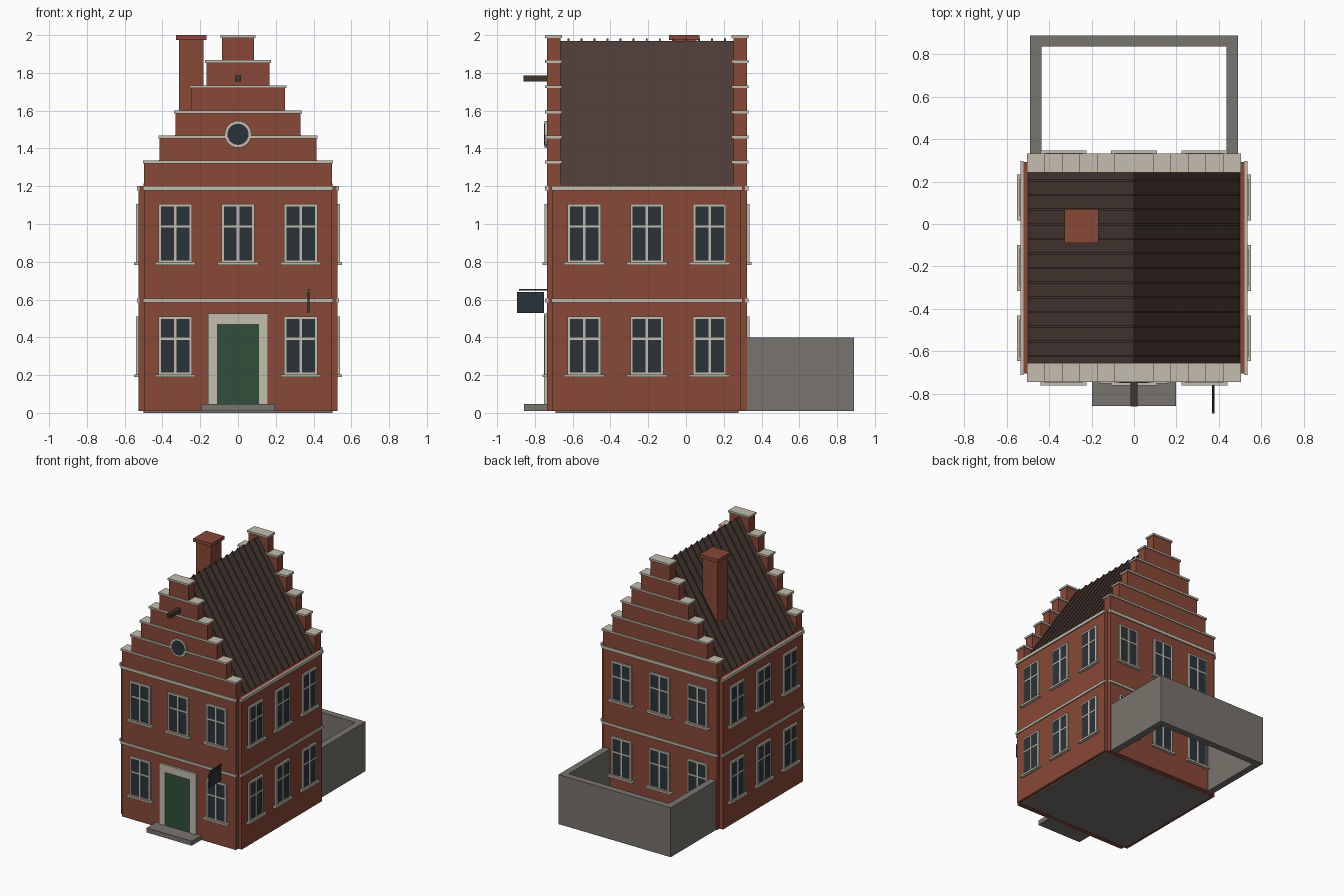
import bpy, bmesh, math
from mathutils import Matrix

if "Cube" in bpy.data.objects:
    bpy.data.objects.remove(bpy.data.objects["Cube"], do_unlink=True)


def material(name, r, g, b):
    m = bpy.data.materials.new(name)
    m.use_nodes = True
    m.diffuse_color = (r, g, b, 1)
    m.node_tree.nodes["Principled BSDF"].inputs["Base Color"].default_value = (r, g, b, 1)
    return m


BRICK = material("red brick", 0.25, 0.065, 0.038)
TRIM = material("cream trim", 0.55, 0.51, 0.42)
STONE = material("grey stone", 0.19, 0.175, 0.155)
GLASS = material("dark glass", 0.024, 0.034, 0.042)
DOOR = material("green door", 0.032, 0.075, 0.044)
ROOF = material("brown roof", 0.07, 0.043, 0.035)
WOOD = material("dark wood", 0.055, 0.034, 0.027)
IRON = material("black iron", 0.02, 0.024, 0.027)


def add_box(bm, x0, x1, y0, y1, z0, z1, index=0):
    size = Matrix.Diagonal((x1 - x0, y1 - y0, z1 - z0, 1))
    place = Matrix.Translation(((x0 + x1) / 2, (y0 + y1) / 2, (z0 + z1) / 2))
    made = bmesh.ops.create_cube(bm, size=1, matrix=place @ size)
    for f in {f for v in made["verts"] for f in v.link_faces}:
        f.material_index = index


def to_mesh(bm, name, *mats):
    mesh = bpy.data.meshes.new(name)
    bm.to_mesh(mesh)
    bm.free()
    for m in mats:
        mesh.materials.append(m)
    return mesh


def place(name, mesh, loc=(0, 0, 0), turn=0):
    ob = bpy.data.objects.new(name, mesh)
    ob.location = loc
    ob.rotation_euler.z = turn
    bpy.context.collection.objects.link(ob)
    return ob


def boxes(name, mat, *dims):
    bm = bmesh.new()
    for d in dims:
        add_box(bm, *d)
    return place(name, to_mesh(bm, name, mat))


# House extents
FRONT, BACK, MID = -0.737, 0.323, -0.207
HALF, SIDE = 0.497, 0.527
SIDE_Y0, SIDE_Y1 = -0.706, 0.292
EAVE, RIDGE = 1.2, 1.97

# Walls and floor
boxes("walls", BRICK,
      (-HALF, HALF, FRONT, BACK, 0.01, EAVE),
      (-SIDE, SIDE, SIDE_Y0, SIDE_Y1, 0.01, EAVE))
boxes("floor", STONE, (-0.5, 0.5, -0.69, 0.277, 0, 0.02))

# Horizontal bands around the walls
for name, z0, z1 in (("string_course", 0.585, 0.605), ("cornice", 1.178, 1.202)):
    p = 0.009
    boxes(name, TRIM,
          (-HALF - 0.006, HALF + 0.006, FRONT - p, FRONT + 0.01, z0, z1),
          (-HALF - 0.006, HALF + 0.006, BACK - 0.01, BACK + p, z0, z1),
          (-SIDE - p, -SIDE + 0.005, SIDE_Y0 - 0.006, SIDE_Y1 + 0.006, z0, z1),
          (SIDE - 0.005, SIDE + p, SIDE_Y0 - 0.006, SIDE_Y1 + 0.006, z0, z1))

# Stepped gables with coping on every step
STEPS, RISE = 6, 0.133
for side, y0, y1 in (("front", FRONT, FRONT + 0.072), ("back", BACK - 0.072, BACK)):
    tiers, caps = [], []
    for i in range(STEPS):
        w = HALF - i * 0.0825
        z = EAVE + i * RISE
        tiers.append((-w, w, y0, y1, z, z + RISE - 0.007))
        caps.append((-w - 0.007, w + 0.007, y0 - 0.009, y1 + 0.009,
                     z + RISE - 0.013, z + RISE + 0.002))
    boxes(side + "_gable", BRICK, *tiers)
    boxes(side + "_coping", TRIM, *caps)


# Roof prism and its raised seams
def add_prism(bm, y0, y1, lift):
    outline = [(-0.5, EAVE - 0.01), (0.5, EAVE - 0.01), (0.5, EAVE + lift),
               (0, RIDGE + lift), (-0.5, EAVE + lift)]
    ends = [[bm.verts.new((x, y, z)) for x, z in outline] for y in (y0, y1)]
    bm.faces.new(ends[0])
    bm.faces.new(reversed(ends[1]))
    n = len(outline)
    for i in range(n):
        j = (i + 1) % n
        bm.faces.new((ends[0][j], ends[0][i], ends[1][i], ends[1][j]))


bm = bmesh.new()
add_prism(bm, FRONT + 0.07, BACK - 0.07, 0)
place("roof", to_mesh(bm, "roof", ROOF))
bm = bmesh.new()
for i in range(13):
    y = -0.622 + i * 0.069
    add_prism(bm, y - 0.005, y + 0.005, 0.012)
place("roof_seams", to_mesh(bm, "roof_seams", ROOF))

# Chimney
boxes("chimney", BRICK, (-0.313, -0.182, -0.075, 0.056, 1.35, 1.98),
      (-0.328, -0.168, -0.09, 0.071, 1.975, 2.0))

# Shared window: glass, frame, glazing bars and sill, facing -y
bm = bmesh.new()
w, h, t = 0.088, 0.31, 0.013
add_box(bm, -w + 0.005, w - 0.005, -0.009, 0.005, 0.005, h - 0.005, 1)
for s in (-1, 1):
    x0, x1 = sorted((s * w, s * (w - t)))
    add_box(bm, x0, x1, -0.013, 0.005, 0, h)
add_box(bm, -w, w, -0.013, 0.005, h - t, h)
add_box(bm, -w, w, -0.013, 0.005, 0, t)
add_box(bm, -0.007, 0.007, -0.012, 0.005, t, h - t)
add_box(bm, -w + t, w - t, -0.012, 0.005, 0.186, 0.198)
add_box(bm, -0.108, 0.108, -0.024, 0.005, -0.011, 0.004)
window = to_mesh(bm, "window", TRIM, GLASS)

for floor, z in (("lower", 0.2), ("upper", 0.795)):
    for i in (-1, 0, 1):
        d = i * 0.332
        if floor == "upper" or i:
            place(floor + "_front_window", window, (d, FRONT, z))
        place(floor + "_back_window", window, (d, BACK, z), math.pi)
        place(floor + "_left_window", window, (SIDE, MID + d, z), math.pi / 2)
        place(floor + "_right_window", window, (-SIDE, MID + d, z), -math.pi / 2)


# Round gable window
def disc(name, mat, radius, depth):
    bm = bmesh.new()
    bmesh.ops.create_cone(bm, cap_ends=True, segments=24, radius1=radius, radius2=radius,
                          depth=depth, matrix=Matrix.Rotation(math.pi / 2, 4, "X"))
    place(name, to_mesh(bm, name, mat), (0, FRONT, 1.475))


disc("round_window_frame", TRIM, 0.071, 0.022)
disc("round_window_glass", GLASS, 0.056, 0.028)

# Door, surround and step
boxes("door_surround", TRIM,
      (-0.16, -0.11, FRONT - 0.016, FRONT + 0.01, 0.03, 0.525),
      (0.11, 0.16, FRONT - 0.016, FRONT + 0.01, 0.03, 0.525),
      (-0.11, 0.11, FRONT - 0.016, FRONT + 0.01, 0.47, 0.525))
boxes("door", DOOR, (-0.11, 0.11, FRONT - 0.009, FRONT + 0.01, 0.03, 0.47))
boxes("front_step", STONE, (-0.197, 0.197, -0.858, FRONT + 0.01, 0.01, 0.046))

# Hoist beam and hanging sign
boxes("hoist_beam", WOOD, (-0.016, 0.016, -0.86, FRONT + 0.01, 1.755, 1.786))
boxes("sign_bracket", IRON, (0.37, 0.378, -0.885, FRONT + 0.01, 0.649, 0.657))
boxes("sign_board", GLASS, (0.369, 0.379, -0.894, -0.752, 0.53, 0.64))

# Garden wall
boxes("garden_wall", STONE,
      (-0.49, -0.437, BACK - 0.005, 0.89, 0.01, 0.4),
      (0.437, 0.49, BACK - 0.005, 0.89, 0.01, 0.4),
      (-0.437, 0.437, 0.837, 0.89, 0.01, 0.4))
